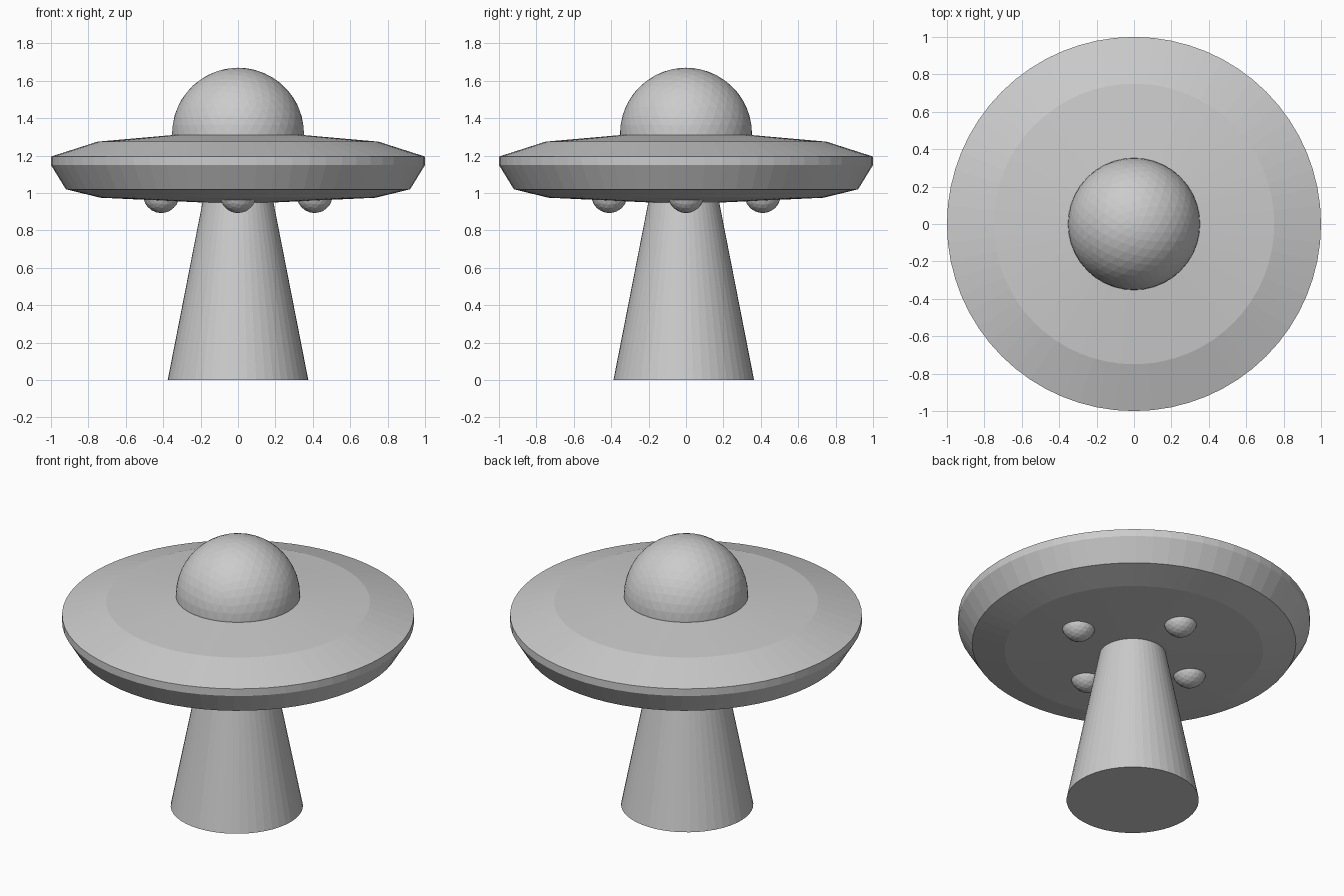
import bpy
import bmesh
import math
from mathutils import Matrix, Vector

cube = bpy.data.objects.get("Cube")
if cube:
    bpy.data.objects.remove(cube, do_unlink=True)

grey = bpy.data.materials.new("plain_grey")
grey.use_nodes = True
colour = (0.6, 0.6, 0.6, 1)
grey.diffuse_color = colour
grey.node_tree.nodes["Principled BSDF"].inputs["Base Color"].default_value = colour


def finish(name, bm):
    """Turn a bmesh into a flat-shaded grey object."""
    bmesh.ops.recalc_face_normals(bm, faces=bm.faces[:])
    mesh = bpy.data.meshes.new(name)
    bm.to_mesh(mesh)
    bm.free()
    mesh.materials.append(grey)
    obj = bpy.data.objects.new(name, mesh)
    bpy.context.collection.objects.link(obj)
    return obj


def lathe(name, profile, steps):
    """Spin a (radius, height) profile round the z axis."""
    bm = bmesh.new()
    verts = [bm.verts.new((r, 0, z)) for r, z in profile]
    edges = [bm.edges.new(pair) for pair in zip(verts, verts[1:])]
    bmesh.ops.spin(bm, geom=verts + edges, cent=(0, 0, 0), axis=(0, 0, 1),
                   angle=math.tau, steps=steps, use_merge=True)
    bmesh.ops.remove_doubles(bm, verts=bm.verts[:], dist=1e-4)
    return finish(name, bm)


def ball(name, centre, radius, detail):
    bm = bmesh.new()
    bmesh.ops.create_icosphere(bm, subdivisions=detail, radius=radius,
                               matrix=Matrix.Translation(Vector(centre)))
    return finish(name, bm)


# Saucer hull, from the underside round the rim to the top
lathe("saucer_hull", [(0, 0.95), (0.2, 0.95), (0.735, 0.975), (0.92, 1.02),
                      (1, 1.15), (1, 1.195), (0.75, 1.275), (0.35, 1.31),
                      (0, 1.31)], 64)

# Cockpit dome
ball("dome", (0, 0, 1.317), 0.353, 4)

# Light beam, a tapering solid that ends inside the hull
beam = lathe("beam", [(0, 0), (0.376, 0), (0.18, 1), (0, 1)], 48)
beam.location.y = -0.012

# Four lamps under the hull
for side, x, y in (("left", 1, 0), ("right", -1, 0), ("front", 0, -1), ("back", 0, 1)):
    ball(side + "_lamp", (0.41 * x, 0.41 * y, 0.99), 0.097, 3)
